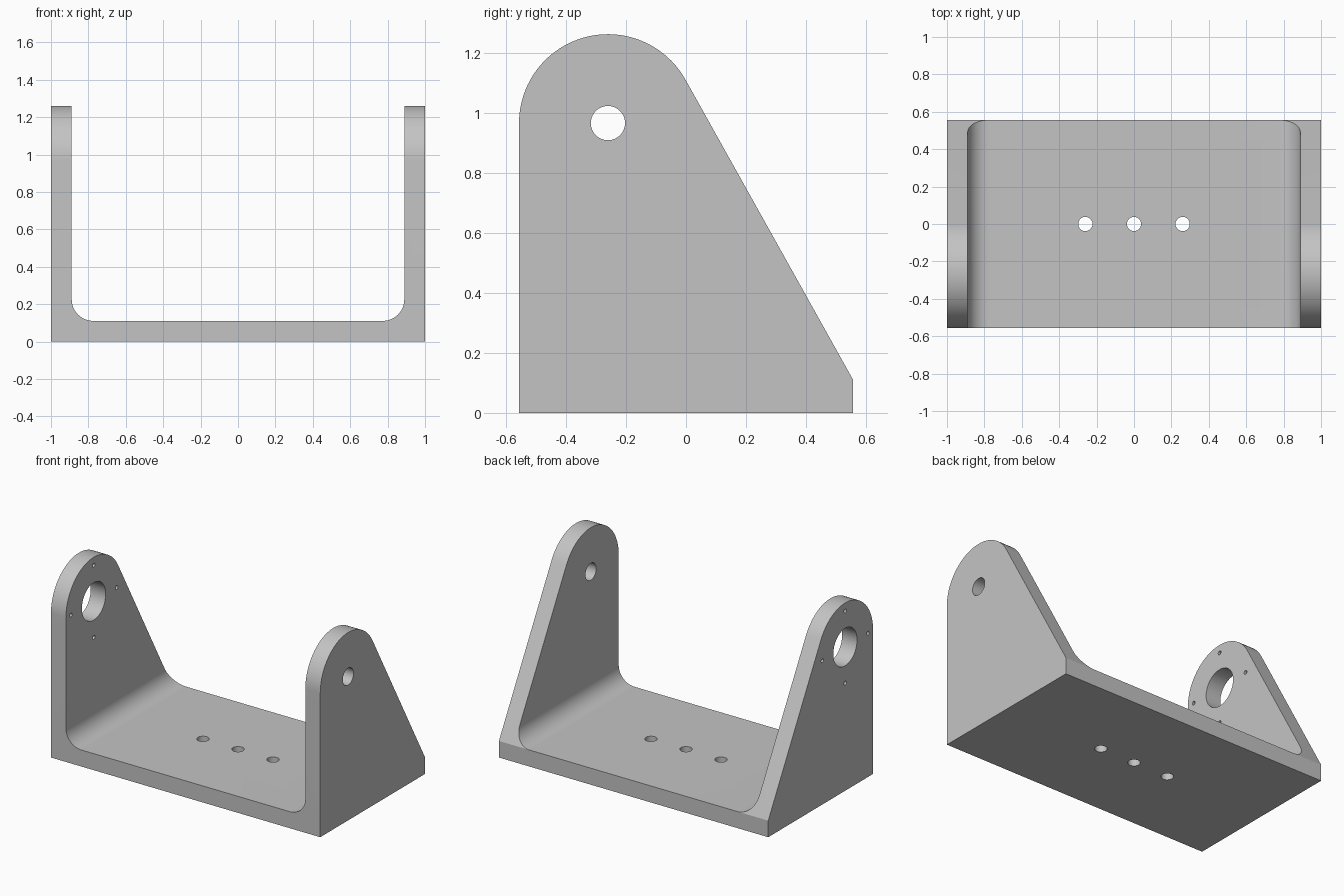
import bpy, bmesh, math
from mathutils import Vector, Matrix

if "Cube" in bpy.data.objects:
    bpy.data.objects.remove(bpy.data.objects["Cube"])

DEPTH, THICK = 0.556, 0.111          # half depth, wall thickness
PIVOT_Y, PIVOT_Z, R = -0.26, 0.965, 0.296

grey = bpy.data.materials.new("plain grey")
grey.use_nodes = True
grey.diffuse_color = (0.55, 0.55, 0.55, 1)
grey.node_tree.nodes["Principled BSDF"].inputs["Base Color"].default_value = grey.diffuse_color


def prism(name, points, sweep):
    """Extrude a closed 3D outline along the sweep vector."""
    bm = bmesh.new()
    face = bm.faces.new([bm.verts.new(p) for p in points])
    new = bmesh.ops.extrude_face_region(bm, geom=[face])["geom"]
    bmesh.ops.translate(bm, vec=sweep, verts=[v for v in new if isinstance(v, bmesh.types.BMVert)])
    bmesh.ops.recalc_face_normals(bm, faces=bm.faces)
    mesh = bpy.data.meshes.new(name)
    bm.to_mesh(mesh)
    bm.free()
    mesh.materials.append(grey)
    obj = bpy.data.objects.new(name, mesh)
    bpy.context.collection.objects.link(obj)
    return obj


def arc(cx, cy, r, start, end, n):
    return [(cx + r * math.cos(start + (end - start) * i / n),
             cy + r * math.sin(start + (end - start) * i / n)) for i in range(n + 1)]


def drill(name, centre, radius, axis, segments=48):
    """Cylindrical cutter through one wall, along x or z."""
    ring = arc(0, 0, radius, 0, math.tau, segments)[:-1]
    c, h = Vector(centre), THICK * 1.5
    if axis == "x":
        return prism(name, [c + Vector((-h, a, b)) for a, b in ring], (2 * h, 0, 0))
    return prism(name, [c + Vector((a, b, -h)) for a, b in ring], (0, 0, 2 * h))


# Side outline: rounded top, straight front, slope tangent to the round
corner = Vector((DEPTH, THICK))
to_corner = corner - Vector((PIVOT_Y, PIVOT_Z))
tangent = math.atan2(to_corner.y, to_corner.x) + math.acos(R / to_corner.length)
side = [(-DEPTH, 0), (DEPTH, 0), tuple(corner)]
side += arc(PIVOT_Y, PIVOT_Z, R, tangent, math.pi, 48)
bracket = prism("bracket", [(-1, y, z) for y, z in side], (2, 0, 0))

# Channel between the walls, with filleted bottom corners
inner, fillet = 1 - THICK, 0.115
channel = [(-inner, 2), *arc(-inner + fillet, THICK + fillet, fillet, math.pi, 1.5 * math.pi, 16),
           *arc(inner - fillet, THICK + fillet, fillet, -0.5 * math.pi, 0, 16), (inner, 2)]
cutters = [prism("channel_cutter", [(x, -1, z) for x, z in channel], (0, 2, 0))]

# Pivot hole, bearing hole with its ring of screw holes, base holes
wall = 1 - THICK / 2
cutters.append(drill("pivot_hole_cutter", (wall, PIVOT_Y, PIVOT_Z), 0.057, "x"))
cutters.append(drill("bearing_hole_cutter", (-wall, PIVOT_Y, PIVOT_Z), 0.126, "x"))
for i in range(4):
    a = i * math.pi / 2
    centre = (-wall, PIVOT_Y + 0.242 * math.cos(a), PIVOT_Z + 0.242 * math.sin(a))
    cutters.append(drill("screw_hole_cutter", centre, 0.013, "x", 24))
for x in (-0.26, 0, 0.26):
    cutters.append(drill("base_hole_cutter", (x, 0, THICK / 2), 0.038, "z"))

# Cut everything, then drop the cutters
bpy.context.view_layer.objects.active = bracket
bracket.select_set(True)
for cutter in cutters:
    cutter.hide_render = True
    mod = bracket.modifiers.new(cutter.name, "BOOLEAN")
    mod.operation, mod.solver, mod.object = "DIFFERENCE", "EXACT", cutter
    bpy.ops.object.modifier_apply(modifier=mod.name)
for cutter in cutters:
    bpy.data.objects.remove(cutter)
bpy.ops.object.shade_smooth_by_angle(angle=math.radians(25))
